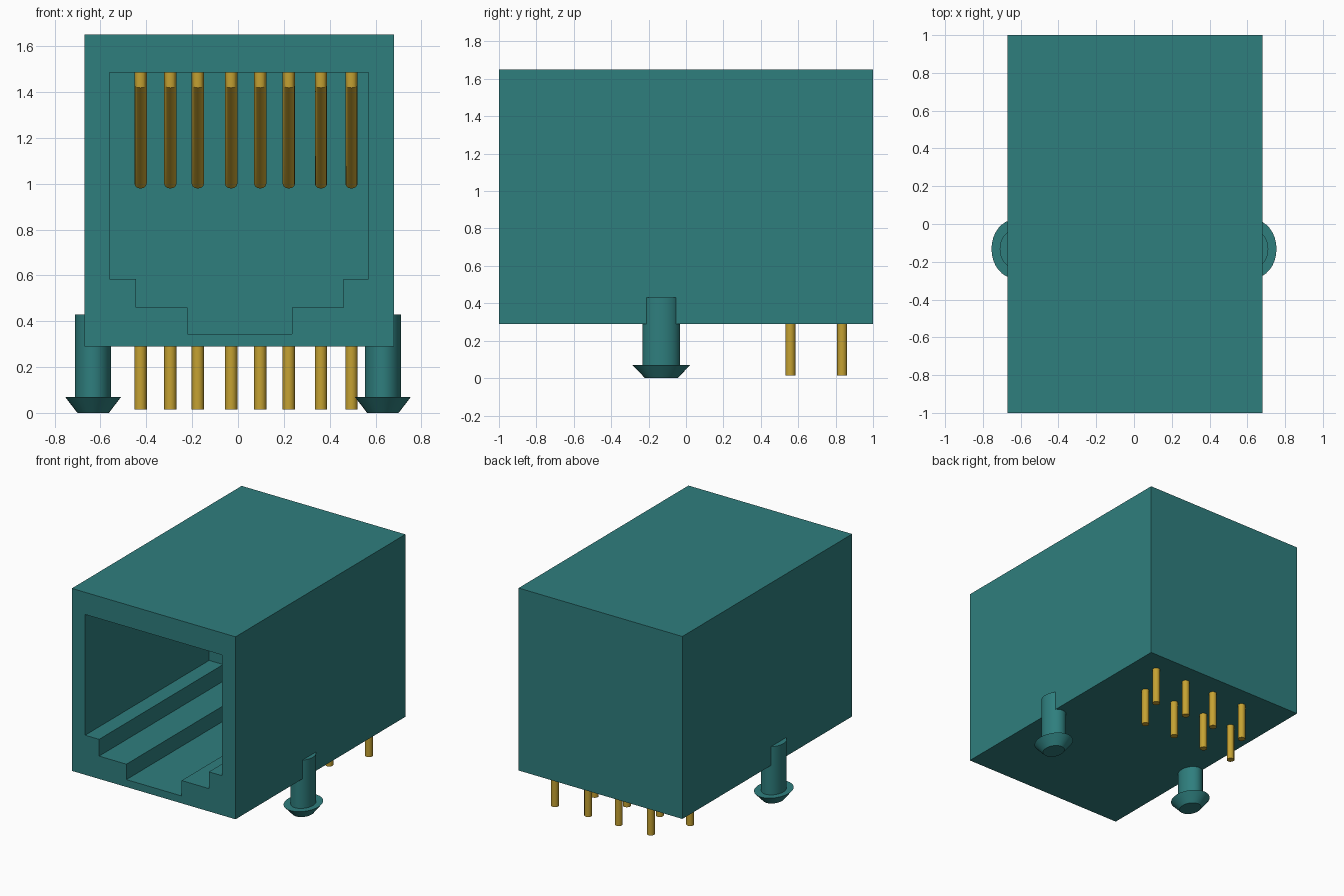
import bpy, bmesh, math
from mathutils import Matrix

old = bpy.data.objects.get("Cube")
if old:
    bpy.data.objects.remove(old, do_unlink=True)


def material(name, rgb):
    m = bpy.data.materials.new(name)
    m.use_nodes = True
    m.diffuse_color = (*rgb, 1)
    m.node_tree.nodes["Principled BSDF"].inputs["Base Color"].default_value = (*rgb, 1)
    return m


TEAL = material("teal plastic", (0.028, 0.21, 0.208))
GOLD = material("gold contacts", (0.56, 0.36, 0.032))


def make_object(name, bm, mat, smooth=False):
    bmesh.ops.recalc_face_normals(bm, faces=bm.faces[:])
    mesh = bpy.data.meshes.new(name)
    bm.to_mesh(mesh)
    bm.free()
    mesh.materials.append(mat)
    ob = bpy.data.objects.new(name, mesh)
    bpy.context.collection.objects.link(ob)
    if smooth:
        activate(ob)
        bpy.ops.object.shade_smooth_by_angle(angle=math.radians(35))
    return ob


def activate(ob):
    bpy.ops.object.select_all(action='DESELECT')
    ob.select_set(True)
    bpy.context.view_layer.objects.active = ob


def prism(name, profile, y0, y1, mat):
    """Extrude an x-z outline along y."""
    bm = bmesh.new()
    face = bm.faces.new([bm.verts.new((x, y0, z)) for x, z in profile])
    ext = bmesh.ops.extrude_face_region(bm, geom=[face])
    verts = [v for v in ext["geom"] if isinstance(v, bmesh.types.BMVert)]
    bmesh.ops.translate(bm, verts=verts, vec=(0, y1 - y0, 0))
    return make_object(name, bm, mat)


def lathe(name, profile, centre, scale, mat, segments=32):
    """Revolve a radius-height profile around z, with oval scaling."""
    bm = bmesh.new()
    verts = [bm.verts.new((r, 0, z)) for r, z in profile]
    edges = [bm.edges.new(pair) for pair in zip(verts, verts[1:])]
    bmesh.ops.spin(bm, geom=verts + edges, cent=(0, 0, 0), axis=(0, 0, 1),
                   angle=math.tau, steps=segments)
    bmesh.ops.remove_doubles(bm, verts=bm.verts[:], dist=1e-5)
    bmesh.ops.transform(bm, verts=bm.verts[:],
                        matrix=Matrix.Translation(centre) @ Matrix.Diagonal((*scale, 1, 1)))
    return make_object(name, bm, mat, smooth=True)


def wire(name, points, radius, mat):
    """Round wire along a short path."""
    curve = bpy.data.curves.new(name, 'CURVE')
    curve.dimensions = '3D'
    curve.bevel_depth = radius
    curve.bevel_resolution = 4
    curve.use_fill_caps = True
    spline = curve.splines.new('POLY')
    spline.points.add(len(points) - 1)
    for p, co in zip(spline.points, points):
        p.co = (*co, 1)
    curve.materials.append(mat)
    ob = bpy.data.objects.new(name, curve)
    bpy.context.collection.objects.link(ob)
    activate(ob)
    bpy.ops.object.convert(target='MESH')
    bpy.ops.object.shade_smooth_by_angle(angle=math.radians(35))
    return ob


# Housing with a stepped socket cut into its front
housing = prism("housing", [(-0.67, 0.29), (0.68, 0.29), (0.68, 1.65), (-0.67, 1.65)],
                -1, 1, TEAL)
cavity = prism("socket_cutter",
               [(-0.56, 1.485), (-0.56, 0.585), (-0.445, 0.585), (-0.445, 0.46),
                (-0.22, 0.46), (-0.22, 0.345), (0.235, 0.345), (0.235, 0.46),
                (0.46, 0.46), (0.46, 0.585), (0.57, 0.585), (0.57, 1.485)],
               -1.1, 0.46, TEAL)
cavity.hide_render = True
activate(housing)
cut = housing.modifiers.new("socket", 'BOOLEAN')
cut.operation = 'DIFFERENCE'
cut.solver = 'EXACT'
cut.object = cavity
bpy.ops.object.modifier_apply(modifier=cut.name)
bpy.data.objects.remove(cavity, do_unlink=True)

# Oval mounting pegs with tapered snap heads
peg_profile = [(0, 0), (0.087, 0), (0.155, 0.07), (0.1, 0.07), (0.1, 0.43), (0, 0.43)]
for side, x in (("left", 0.632), ("right", -0.632)):
    lathe(side + "_mounting_peg", peg_profile, (x, -0.132, 0), (0.79, 1), TEAL)

# Sprung contacts in the socket and two staggered rows of solder pins
R = 0.027
for i, x in enumerate((-0.425, -0.295, -0.175, -0.03, 0.097, 0.222, 0.362, 0.495)):
    wire(f"spring_contact_{i + 1}",
         [(x, -0.55, 1.5), (x, -0.55, 1.43), (x, 0.0, 1.0)], R, GOLD)
    y = 0.835 if i % 2 else 0.558
    wire(f"solder_pin_{i + 1}", [(x, y, 0.3), (x, y, 0.015)], R, GOLD)
